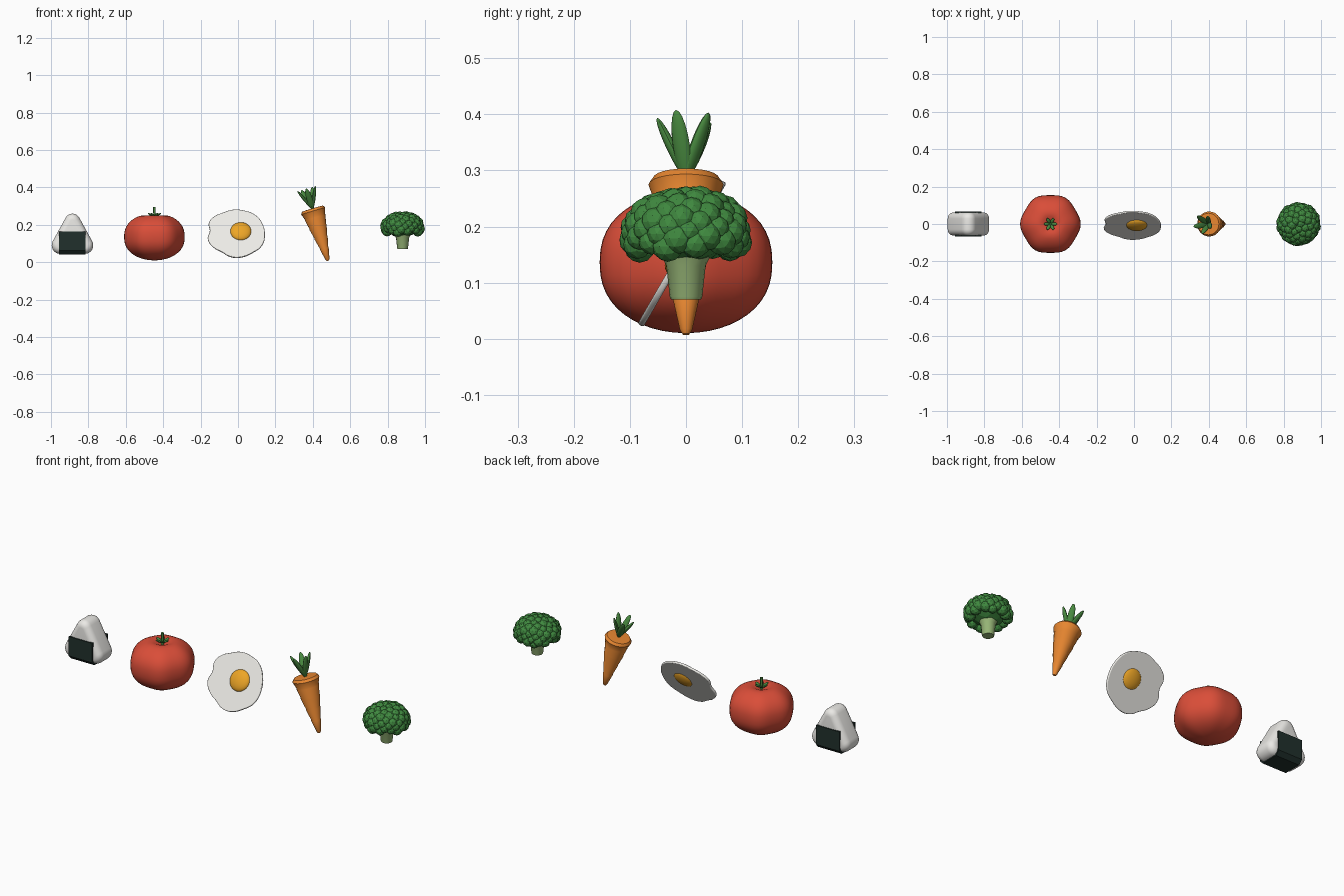
import bpy, bmesh, math, random
from mathutils import Matrix, Vector

if "Cube" in bpy.data.objects:
    bpy.data.objects.remove(bpy.data.objects["Cube"])

random.seed(4)
TAU = math.tau


def material(name, rgb):
    m = bpy.data.materials.new(name)
    m.diffuse_color = (*rgb, 1)
    m.use_nodes = True
    m.node_tree.nodes["Principled BSDF"].inputs["Base Color"].default_value = m.diffuse_color
    return m


RICE = material("rice", (0.83, 0.82, 0.79))
NORI = material("seaweed", (0.015, 0.03, 0.025))
RED = material("tomato_red", (0.70, 0.075, 0.04))
GREEN = material("leaf_green", (0.065, 0.25, 0.05))
WHITE = material("egg_white", (0.85, 0.84, 0.80))
YOLK = material("yolk", (0.85, 0.38, 0.02))
ORANGE = material("carrot_orange", (0.80, 0.24, 0.03))
FLORET = material("floret_green", (0.05, 0.25, 0.05))
STALK = material("stalk_green", (0.32, 0.48, 0.19))


def finish(name, bm, mat, smooth=40):
    bmesh.ops.recalc_face_normals(bm, faces=bm.faces)
    me = bpy.data.meshes.new(name)
    bm.to_mesh(me)
    bm.free()
    me.materials.append(mat)
    ob = bpy.data.objects.new(name, me)
    bpy.context.collection.objects.link(ob)
    if smooth:
        bpy.ops.object.select_all(action='DESELECT')
        ob.select_set(True)
        bpy.context.view_layer.objects.active = ob
        bpy.ops.object.shade_smooth_by_angle(angle=math.radians(smooth))
    return ob


def loft(bm, loops):
    """Bridge closed loops of equal length and cap both ends."""
    rings = [[bm.verts.new(p) for p in lp] for lp in loops]
    n = len(rings[0])
    for a, b in zip(rings, rings[1:]):
        for i in range(n):
            j = (i + 1) % n
            bm.faces.new((a[i], a[j], b[j], b[i]))
    bm.faces.new(rings[0])
    bm.faces.new(rings[-1])


def lathe(name, profile, mat, frame, n=24, lobe=lambda a: 1):
    bm = bmesh.new()
    loft(bm, [[frame @ Vector((r * lobe(a) * math.cos(a), r * lobe(a) * math.sin(a), z))
               for a in (TAU * i / n for i in range(n))] for r, z in profile])
    return finish(name, bm, mat)


def leaves(name, count, phase, tilt, length, width, thick, start, frame):
    """Ring of flattened spindles fanning out from one point."""
    bm = bmesh.new()
    for k in range(count):
        m = (frame @ Matrix.Rotation(math.radians(phase) + TAU * k / count, 4, 'Z')
             @ Matrix.Rotation(math.radians(tilt), 4, 'Y')
             @ Matrix.Translation((0, 0, start + length / 2))
             @ Matrix.Diagonal((thick, width, length / 2, 1)))
        bmesh.ops.create_uvsphere(bm, u_segments=12, v_segments=10, radius=1, matrix=m)
    return finish(name, bm, GREEN)


# rice ball: rounded triangle lofted front to back with soft edges
def triangle(y, radius):
    pts = []
    for c in (90, 210, 330):
        for k in range(9):
            a, ca = math.radians(c - 60 + 15 * k), math.radians(c)
            pts.append((-0.885 + 0.95 * (0.083 * math.cos(ca) + radius * math.cos(a)), y,
                        0.132 + 0.083 * math.sin(ca) + radius * math.sin(a)))
    return pts


half = [(0.028 + 0.034 * math.sin(t), 0.012 + 0.033 * math.cos(t))
        for t in (math.radians(15 * k) for k in range(7))]
bm = bmesh.new()
loft(bm, [triangle(-y, r) for y, r in reversed(half)] + [triangle(y, r) for y, r in half])
finish("rice_ball", bm, RICE, 60)

# seaweed strip folded under the rice ball
wrap = [(-0.068, 0.165), (-0.068, 0.062), (-0.048, 0.041), (0.048, 0.041), (0.068, 0.062),
        (0.068, 0.165), (0.058, 0.165), (0.058, 0.066), (0.044, 0.05), (-0.044, 0.05),
        (-0.058, 0.066), (-0.058, 0.165)]
bm = bmesh.new()
loft(bm, [[(x, y, z) for y, z in wrap] for x in (-0.956, -0.816)])
finish("seaweed_wrap", bm, NORI, 0)

# tomato: six-lobed squashed ball with a dimple
prof = []
for k in range(25):
    t = math.pi * (0.004 + 0.992 * k / 24)
    r, c = 0.158 * math.sin(t), math.cos(t)
    z = 0.136 + 0.126 * math.copysign(abs(c) ** 0.85, c)
    if c > 0:
        z -= 0.03 * math.exp(-(r / 0.04) ** 2)
    prof.append((r, z))
AT_TOMATO = Matrix.Translation((-0.447, 0, 0))
lathe("tomato", prof, RED, AT_TOMATO, 48, lambda a: 1 + 0.026 * math.cos(6 * a))
leaves("tomato_calyx", 6, 0, 62, 0.034, 0.009, 0.005, 0.006,
       AT_TOMATO @ Matrix.Translation((0, 0, 0.243)))
lathe("tomato_stem", [(0.008, 0.22), (0.006, 0.26), (0.007, 0.295)], GREEN,
      AT_TOMATO @ Matrix.Translation((0, 0, 0)), 10)

# fried egg: wobbly flat white, tilted back
EGG = Matrix.Translation((-0.006, -0.01, 0.147)) @ Matrix.Rotation(math.radians(60), 4, 'X')
edge = [(-4, 25), (8, 24), (18, 20), (25, 12), (28, 0), (25, -11), (16, -18), (3, -23),
        (-7, -22), (-14, -18), (-23, -13), (-29, -5), (-27, 4), (-28, 12), (-23, 18), (-14, 22)]
cu = bpy.data.curves.new("egg_white", 'CURVE')
cu.dimensions, cu.fill_mode = '2D', 'BOTH'
cu.extrude, cu.bevel_depth, cu.bevel_resolution = 0.002, 0.004, 2
cu.resolution_u = 6
sp = cu.splines.new('BEZIER')
sp.bezier_points.add(len(edge) - 1)
sp.use_cyclic_u = True
for p, (x, y) in zip(sp.bezier_points, edge):
    p.co = (x / 192, y / 168, 0)
    p.handle_left_type = p.handle_right_type = 'AUTO'
cu.materials.append(WHITE)
egg = bpy.data.objects.new("egg_white", cu)
bpy.context.collection.objects.link(egg)
egg.matrix_world = EGG
bpy.ops.object.select_all(action='DESELECT')
egg.select_set(True)
bpy.context.view_layer.objects.active = egg
bpy.ops.object.convert(target='MESH')

bm = bmesh.new()
bmesh.ops.create_uvsphere(bm, u_segments=32, v_segments=16, radius=1,
                          matrix=EGG @ Matrix.Translation((0.021, 0.018, 0.004))
                          @ Matrix.Diagonal((0.056, 0.055, 0.022, 1)))
finish("egg_yolk", bm, YOLK)

# carrot: stepped taper, leaning, with a tuft of leaves
CARROT = Matrix.Translation((0.398, 0, 0.288)) @ Matrix.Rotation(math.radians(-16.5), 4, 'Y')
lathe("carrot", [(0.03, 0), (0.058, -0.001), (0.067, -0.014), (0.056, -0.046), (0.057, -0.05),
                 (0.047, -0.1), (0.048, -0.104), (0.035, -0.16), (0.036, -0.164),
                 (0.023, -0.22), (0.024, -0.224), (0.011, -0.284), (0.006, -0.292)],
      ORANGE, CARROT)
leaves("carrot_leaves", 5, -20, 25, 0.13, 0.016, 0.009, -0.008, CARROT)

# broccoli: tapered stalk and a dome of faceted florets
AT_BROC = Matrix.Translation((0.88, 0, 0))
lathe("broccoli_stalk", [(0.027, 0.07), (0.029, 0.075), (0.035, 0.13), (0.055, 0.17)], STALK, AT_BROC, 16)
bm = bmesh.new()
bmesh.ops.create_icosphere(bm, subdivisions=2, radius=1,
                           matrix=AT_BROC @ Matrix.Translation((0, 0, 0.19))
                           @ Matrix.Diagonal((0.088, 0.088, 0.055, 1)))
count = 84
for i in range(count):
    h = 1 - 1.4 * (i + 0.5) / count
    ring, a = math.sqrt(1 - h * h), i * 2.39996
    pos = Vector((0.88 + 0.094 * ring * math.cos(a), 0.094 * ring * math.sin(a),
                  0.187 + 0.062 * h))
    size = random.uniform(0.022, 0.028)
    bmesh.ops.create_icosphere(bm, subdivisions=2, radius=size,
                               matrix=Matrix.Translation(pos) @ Matrix.Rotation(random.random() * TAU, 4, 'Z'))
finish("broccoli_florets", bm, FLORET, 0)
